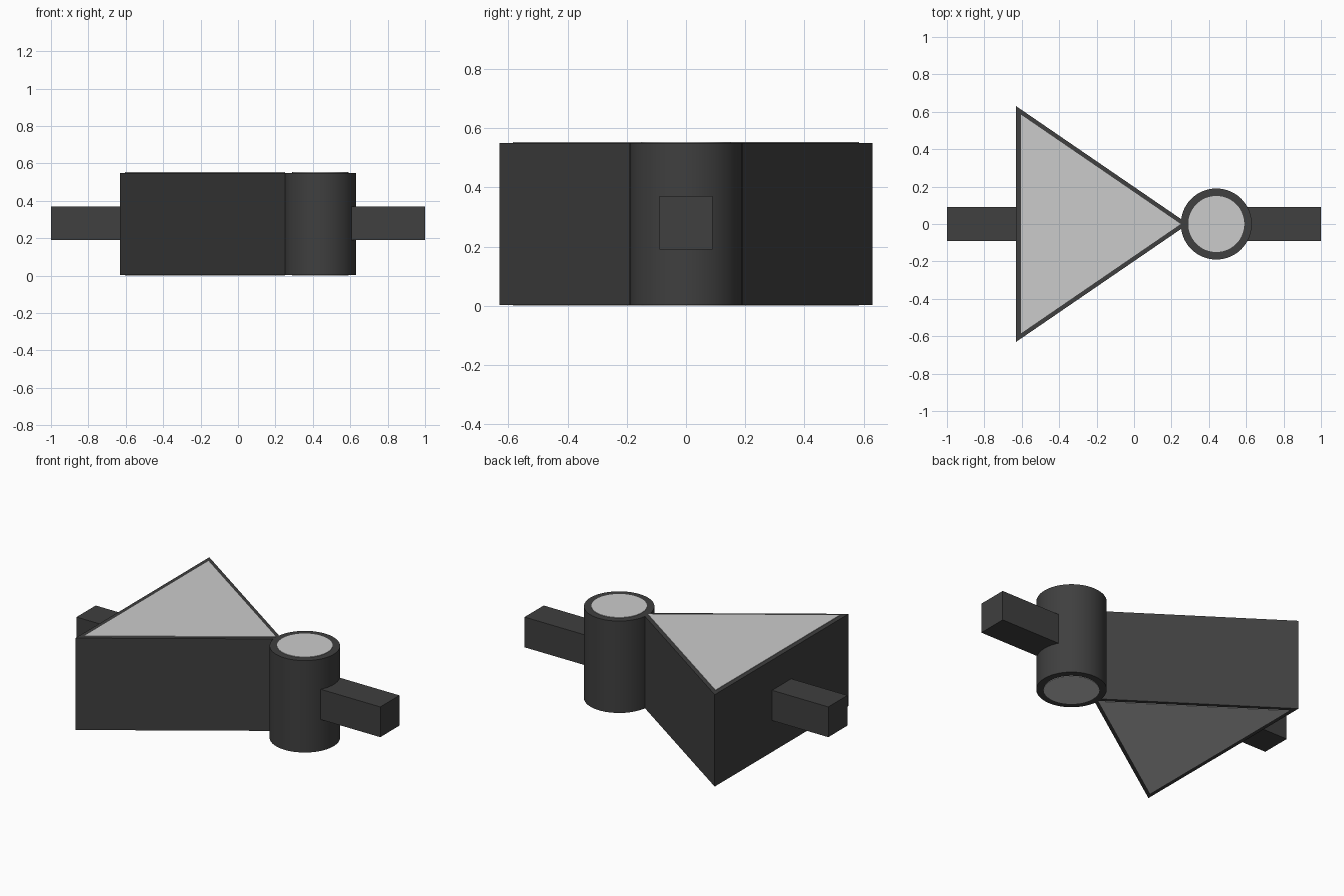
import bpy, bmesh, math

if "Cube" in bpy.data.objects:
    bpy.data.objects.remove(bpy.data.objects["Cube"])

H = 0.553   # full height, light cores stand slightly proud of the shells
LIP = 0.003


def material(name, v):
    m = bpy.data.materials.new(name)
    m.diffuse_color = (v, v, v, 1)
    m.use_nodes = True
    m.node_tree.nodes["Principled BSDF"].inputs["Base Color"].default_value = m.diffuse_color
    return m


dark = material("dark_grey", 0.05)
light = material("light_grey", 0.6)


def prism(name, outline, z0, z1, mat, smooth=False):
    """Extrude a flat outline from z0 to z1."""
    bm = bmesh.new()
    face = bm.faces.new([bm.verts.new((x, y, z0)) for x, y in outline])
    up = bmesh.ops.extrude_face_region(bm, geom=[face])["geom"]
    bmesh.ops.translate(bm, vec=(0, 0, z1 - z0),
                        verts=[v for v in up if isinstance(v, bmesh.types.BMVert)])
    bmesh.ops.recalc_face_normals(bm, faces=bm.faces)
    mesh = bpy.data.meshes.new(name)
    bm.to_mesh(mesh)
    bm.free()
    mesh.materials.append(mat)
    obj = bpy.data.objects.new(name, mesh)
    bpy.context.collection.objects.link(obj)
    if smooth:
        bpy.ops.object.select_all(action="DESELECT")
        obj.select_set(True)
        bpy.context.view_layer.objects.active = obj
        bpy.ops.object.shade_smooth_by_angle(angle=math.radians(30))
    return obj


def circle(cx, r, n=64):
    return [(cx + r * math.cos(2 * math.pi * i / n),
             r * math.sin(2 * math.pi * i / n)) for i in range(n)]


def triangle(x0, x1, half):
    return [(x0, -half), (x1, 0), (x0, half)]


def bar(x0, x1):
    return [(x0, -0.09), (x1, -0.09), (x1, 0.09), (x0, 0.09)]


# Triangular body with light inset faces top and bottom
prism("triangle_body", triangle(-0.63, 0.29, 0.63), LIP, H - LIP, dark)
prism("triangle_core", triangle(-0.603, 0.25, 0.584), 0, H, light)

# Round drum at the tip with light inset faces
prism("drum", circle(0.44, 0.19), LIP, H - LIP, dark, True)
prism("drum_core", circle(0.44, 0.15), 0, H, light, True)

# Connecting bars at both ends
prism("left_bar", bar(-1, -0.62), 0.19, 0.37, dark)
prism("right_bar", bar(0.58, 1), 0.19, 0.37, dark)
